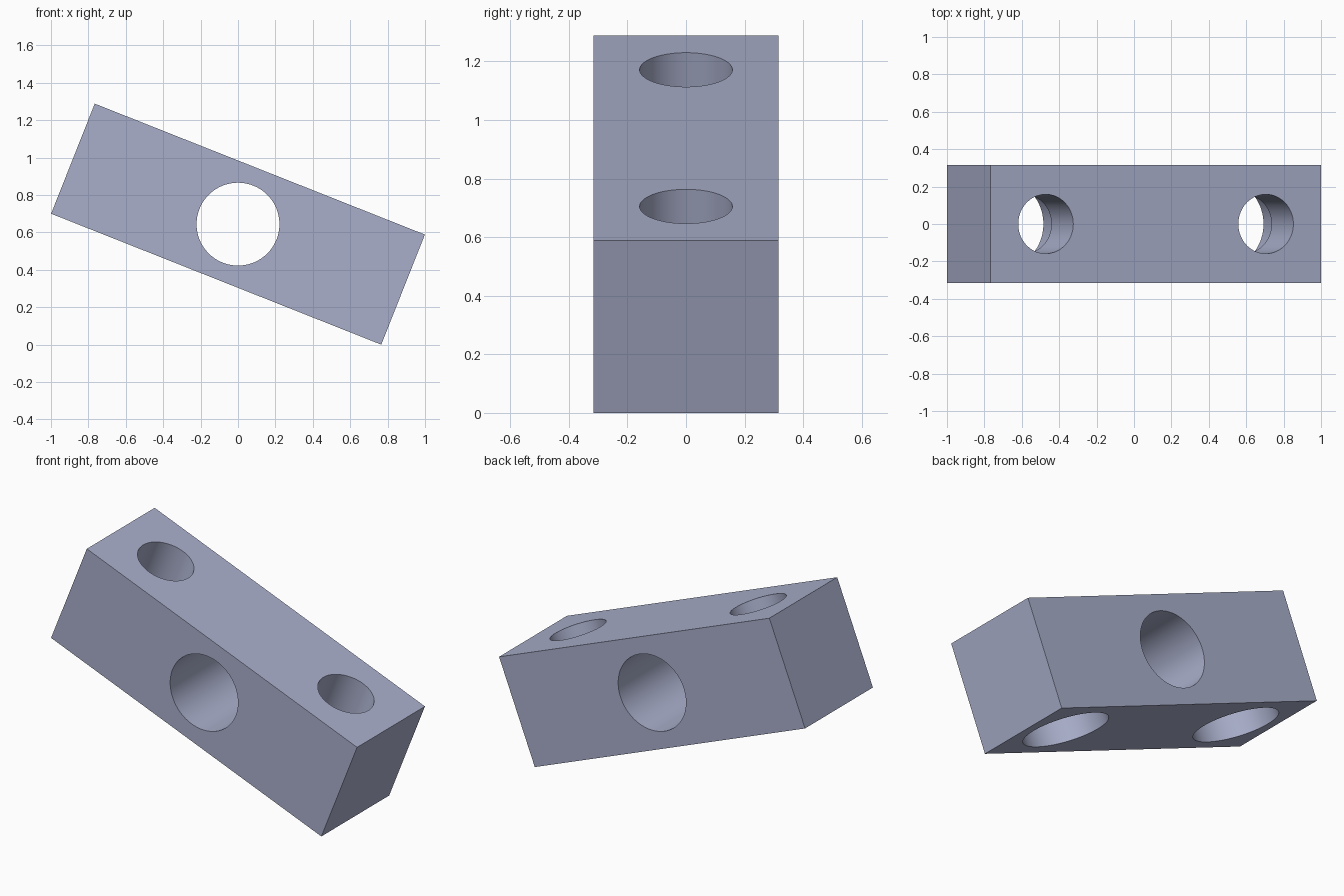
import bpy
import math

cube = bpy.data.objects.get("Cube")
if cube:
    bpy.data.objects.remove(cube, do_unlink=True)

UNIT = 0.03165          # block is 60 x 20 x 20 of these
LENGTH, WIDTH = 60 * UNIT, 20 * UNIT
TILT = math.radians(21.63)

paint = bpy.data.materials.new("blue grey")
paint.use_nodes = True
colour = (0.40, 0.43, 0.60, 1)
paint.diffuse_color = colour
paint.node_tree.nodes["Principled BSDF"].inputs["Base Color"].default_value = colour

# Block body
bpy.ops.mesh.primitive_cube_add(size=1)
block = bpy.context.object
block.name = "tilted_block"
block.scale = (LENGTH, WIDTH, WIDTH)
bpy.ops.object.transform_apply(scale=True)
block.data.materials.append(paint)


def drill(name, radius, depth, location, rotation=(0, 0, 0)):
    """Cut a round hole through the block."""
    bpy.ops.mesh.primitive_cylinder_add(vertices=96, radius=radius, depth=depth,
                                        location=location, rotation=rotation)
    cutter = bpy.context.object
    cutter.name = name
    cutter.hide_render = True
    cutter.data.materials.append(paint)
    cut = block.modifiers.new(name, "BOOLEAN")
    cut.operation = "DIFFERENCE"
    cut.solver = "EXACT"
    cut.object = cutter
    bpy.context.view_layer.objects.active = block
    bpy.ops.object.modifier_apply(modifier=name)
    bpy.data.objects.remove(cutter, do_unlink=True)


# Large cross hole, front to back
drill("cross_hole", 7 * UNIT, 1, (0, 0, 0), (math.pi / 2, 0, 0))

# Two bolt holes, each widened over the lower half
for side in (-1, 1):
    x = side * 20 * UNIT
    drill("bolt_hole", 5 * UNIT, 1, (x, 0, 0))
    drill("counterbore", 7.5 * UNIT, WIDTH, (x, 0, -WIDTH / 2))

# Smooth hole walls, then tilt the block and rest it on its lower corner
bpy.ops.object.select_all(action="DESELECT")
block.select_set(True)
bpy.context.view_layer.objects.active = block
bpy.ops.object.shade_smooth_by_angle(angle=math.radians(30))
block.rotation_euler = (0, TILT, 0)
block.location.z = (LENGTH * math.sin(TILT) + WIDTH * math.cos(TILT)) / 2
